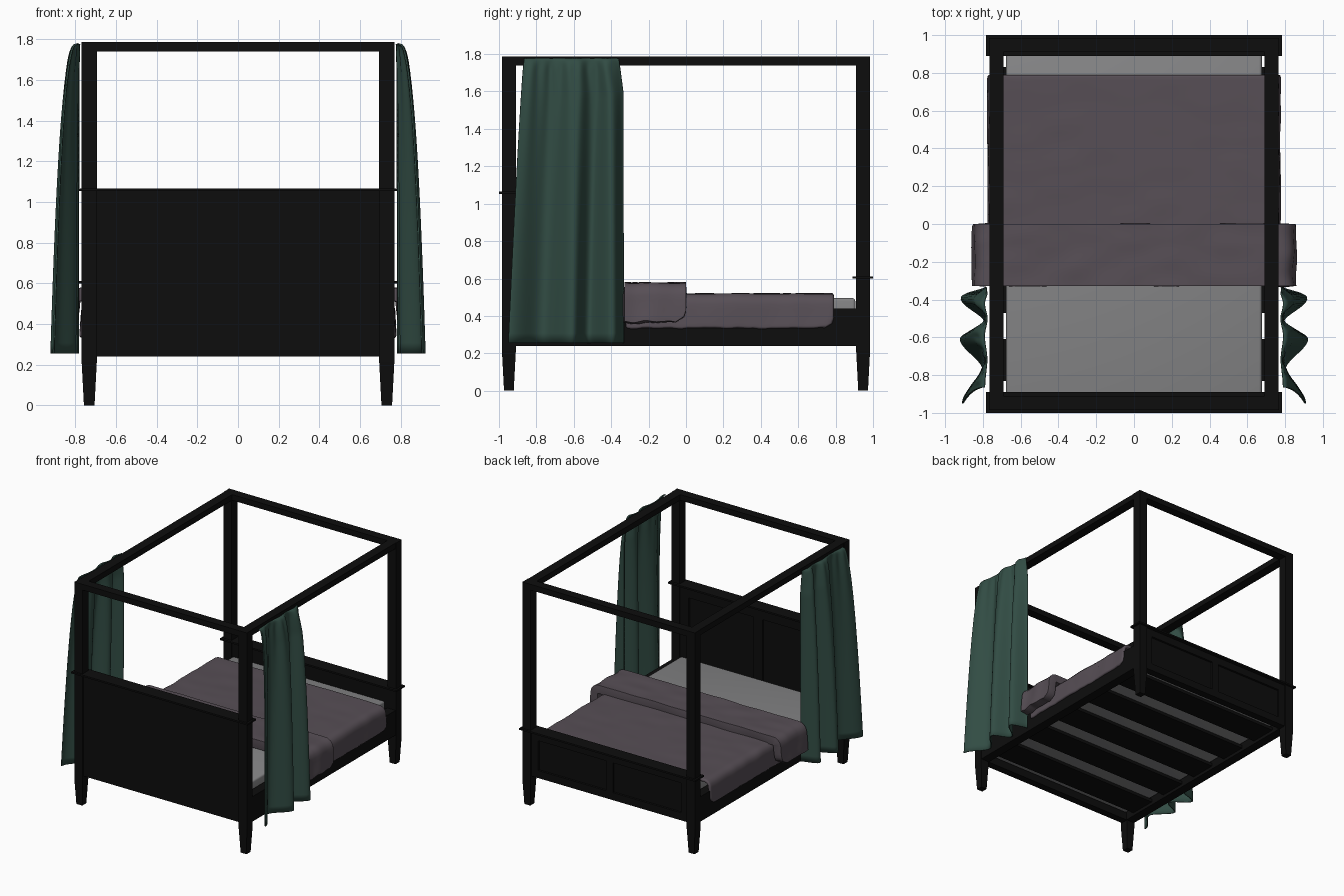
import bpy, bmesh, math
from mathutils import Vector, noise

if "Cube" in bpy.data.objects:
    bpy.data.objects.remove(bpy.data.objects["Cube"])


def material(name, rgb):
    m = bpy.data.materials.new(name)
    m.diffuse_color = (*rgb, 1)
    m.use_nodes = True
    m.node_tree.nodes["Principled BSDF"].inputs["Base Color"].default_value = m.diffuse_color
    return m


BLACK = material("black_wood", (0.004, 0.004, 0.004))
GREY = material("mattress_grey", (0.24, 0.24, 0.245))
MAUVE = material("blanket_mauve", (0.095, 0.077, 0.092))
GREEN = material("curtain_green", (0.031, 0.072, 0.057))


def finish(bm, name, mat, smooth=None):
    bmesh.ops.recalc_face_normals(bm, faces=bm.faces)
    me = bpy.data.meshes.new(name)
    bm.to_mesh(me)
    bm.free()
    ob = bpy.data.objects.new(name, me)
    bpy.context.collection.objects.link(ob)
    me.materials.append(mat)
    if smooth:
        bpy.context.view_layer.objects.active = ob
        ob.select_set(True)
        bpy.ops.object.shade_smooth_by_angle(angle=math.radians(smooth))
        ob.select_set(False)
    return ob


def box(name, x, y, z, mat=BLACK, bevel=0.0):
    bm = bmesh.new()
    bmesh.ops.create_cube(bm, size=1)
    for v in bm.verts:
        v.co = Vector([(r[0] + r[1]) / 2 + c * (r[1] - r[0]) for r, c in zip((x, y, z), v.co)])
    if bevel:
        bmesh.ops.bevel(bm, geom=bm.edges[:], offset=bevel, segments=3, profile=0.5, affect='EDGES')
    return finish(bm, name, mat, 50 if bevel else None)


def grid(nu, nv, fn):
    bm = bmesh.new()
    vs = [[bm.verts.new(fn(i / nu, j / nv)) for j in range(nv + 1)] for i in range(nu + 1)]
    for i in range(nu):
        for j in range(nv):
            bm.faces.new((vs[i][j], vs[i + 1][j], vs[i + 1][j + 1], vs[i][j + 1]))
    return bm


# Posts with tapered feet
def post(name, cx, cy):
    bm = bmesh.new()
    rings = []
    for z, h in ((0, 0.026), (0.21, 0.037), (1.786, 0.037)):
        rings.append([bm.verts.new((cx + a * h, cy + b * h, z))
                      for a, b in ((-1, -1), (1, -1), (1, 1), (-1, 1))])
    for lo, hi in zip(rings, rings[1:]):
        for k in range(4):
            bm.faces.new((lo[k], lo[(k + 1) % 4], hi[(k + 1) % 4], hi[k]))
    bm.faces.new(rings[0])
    bm.faces.new(rings[-1])
    finish(bm, name, BLACK)


for sx, side in ((-1, "left"), (1, "right")):
    for sy, end in ((-1, "head"), (1, "foot")):
        post(f"{end}_post_{side}", sx * 0.731, sy * 0.947)
    xs = sorted((sx * 0.69, sx * 0.765))
    box(f"canopy_side_rail_{side}", xs, (-0.911, 0.911), (1.74, 1.786))
    box(f"side_rail_{side}", xs, (-0.911, 0.911), (0.24, 0.44))
for sy, end in ((-1, "head"), (1, "foot")):
    box(f"canopy_{end}_rail", (-0.695, 0.695), sorted((sy * 0.911, sy * 0.983)), (1.74, 1.786))


# Headboard and footboard: panel, raised frame and cap
def frame(name, y, z0, z1, w):
    for k, s in (("left", -1), ("right", 1)):
        box(f"{name}_stile_{k}", sorted((s * 0.695, s * (0.695 - w))), y, (z0, z1))
    box(f"{name}_stile_middle", (-w / 2, w / 2), y, (z0, z1))
    box(f"{name}_lower_rail", (-0.695, 0.695), y, (z0, z0 + w))
    box(f"{name}_upper_rail", (-0.695, 0.695), y, (z1 - w, z1))


box("headboard_panel", (-0.695, 0.695), (-0.972, -0.93), (0.24, 1.055))
frame("headboard", (-0.93, -0.912), 0.24, 1.055, 0.08)
box("headboard_cap", (-0.784, 0.784), (-1.0, -0.89), (1.053, 1.066))
box("footboard_panel", (-0.695, 0.695), (0.912, 0.955), (0.24, 0.6))
frame("footboard", (0.955, 0.972), 0.24, 0.6, 0.06)
box("footboard_cap", (-0.784, 0.784), (0.89, 1.0), (0.599, 0.612))

# Slats and mattress
for i in range(5):
    y = (i - 2) * 0.36
    box(f"slat_{i + 1}", (-0.7, 0.7), (y - 0.11, y + 0.11), (0.265, 0.29))
box("mattress", (-0.677, 0.677), (-0.905, 0.905), (0.29, 0.495), GREY, 0.015)


# Blanket layers: an upside-down U section swept along y
def drape(name, hw, flare, top, bottom, y0, y1, r, thick, corner, wobble):
    arc = r * math.pi / 2
    drop = top - bottom - r
    flat = hw - r
    total = flat + arc + drop

    def fn(u, v):
        s = (2 * u - 1) * total
        d = abs(s)
        if d < flat:
            x, z = d, top
        elif d < flat + arc:
            a = (d - flat) / r
            x, z = flat + r * math.sin(a), top - r + r * math.cos(a)
        else:
            k = d - flat - arc
            x, z = hw + flare * k / drop, top - r - k
        # rounded lower corners
        t = max(0, (d - total + corner) / corner)
        cut = corner * (1 - math.sqrt(max(0, 1 - t * t))) * 0.8
        y = y0 + (y1 - cut - y0) * v
        n = wobble * noise.noise(Vector((s * 5, y * 9, top * 7)))
        edge = wobble * noise.noise(Vector((y * 16, s, 3))) * t
        return (math.copysign(x + n * (d > flat), s), y, z + n * 0.6 + edge)

    ob = finish(grid(72, 36, fn), name, MAUVE, 60)
    so = ob.modifiers.new("thickness", 'SOLIDIFY')
    so.thickness, so.offset = thick, -1
    # face normals must point outward for the inward offset
    if ob.data.polygons[36 * 36].normal.z < 0:
        ob.data.flip_normals()
    be = ob.modifiers.new("soft_edge", 'BEVEL')
    be.width, be.segments, be.limit_method, be.angle_limit = thick * 0.45, 4, 'ANGLE', math.radians(55)
    return ob


drape("blanket", 0.768, 0.01, 0.52, 0.335, -0.32, 0.79, 0.055, 0.026, 0.06, 0.006)
drape("blanket_fold", 0.845, 0.015, 0.578, 0.37, -0.328, 0.0, 0.07, 0.066, 0.07, 0.008)


# Curtains: gathered at the canopy rail, deep folds at the hem
KEYS = ((0, 0.05), (0.12, 0.97), (0.28, 0.08), (0.46, 1.0), (0.70, 0.15), (1.0, 0.92))


def fold(t):
    for (a, fa), (b, fb) in zip(KEYS, KEYS[1:]):
        if t <= b:
            k = (t - a) / (b - a)
            return fa + (fb - fa) * (0.5 - 0.5 * math.cos(math.pi * k))
    return KEYS[-1][1]


def curtain(name, sx):
    def fn(u, v):
        s = v ** 1.5
        z = 1.776 - 1.52 * s
        amp = 0.012 + 0.128 * s ** 0.36
        near = -0.36 + 0.025 * min(1, s * 8)
        far = -0.865 - 0.085 * s ** 0.8
        f = fold(u)
        gather = 0.006 * math.sin(u * 50) * math.exp(-s * 5) * min(1, s * 30)
        y = near + (far - near) * u + 0.018 * s * math.sin(u * math.pi * 5) * (1 - u)
        return (sx * (0.774 + amp * f + gather + 0.004), y, z)

    ob = finish(grid(72, 44, fn), name, GREEN, 70)
    so = ob.modifiers.new("thickness", 'SOLIDIFY')
    so.thickness, so.offset = 0.008, 0


curtain("curtain_left", -1)
curtain("curtain_right", 1)
